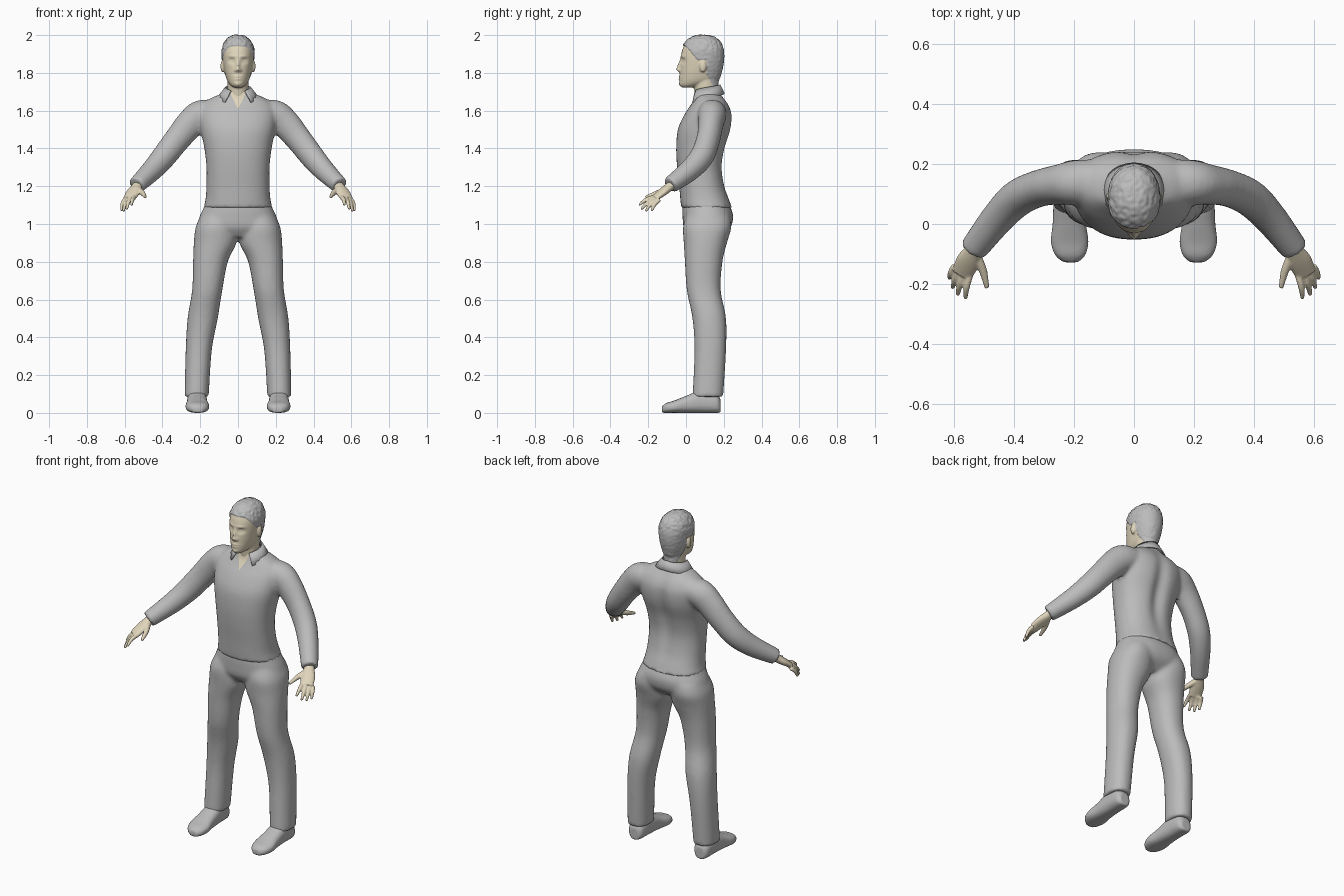
import bpy, bmesh, math
from mathutils import Vector, Matrix, noise

cube = bpy.data.objects.get("Cube")
if cube:
    bpy.data.objects.remove(cube)


def material(name, rgb):
    m = bpy.data.materials.new(name)
    m.use_nodes = True
    m.diffuse_color = (*rgb, 1)
    m.node_tree.nodes["Principled BSDF"].inputs["Base Color"].default_value = (*rgb, 1)
    return m


GREY = material("cloth grey", (0.5, 0.5, 0.5))
SKIN = material("skin beige", (0.75, 0.67, 0.5))


def spline(keys, steps):
    """Smooth curve through tuples of any length."""
    out = []
    for i in range(len(keys) - 1):
        a, b, c, d = (keys[min(max(i + k, 0), len(keys) - 1)] for k in (-1, 0, 1, 2))
        for s in range(steps):
            t = s / steps
            out.append([q + 0.5 * t * (r - p + t * (2 * p - 5 * q + 4 * r - w + t * (3 * (q - r) + w - p)))
                        for p, q, r, w in zip(a, b, c, d)])
    return out + [list(keys[-1])]


def loft(bm, keys, axis=None, side=1, power=2.0, n=32, steps=5):
    """Skin oval rings (x, y, z, ru, rv) along an axis or along their own path."""
    pts = spline(keys, steps)
    rings = []
    for i, (x, y, z, ru, rv) in enumerate(pts):
        u, v = Vector((1, 0, 0)), Vector((0, 1, 0)) if axis == "z" else Vector((0, 0, 1))
        if axis is None:
            t = Vector(pts[min(i + 1, len(pts) - 1)][:3]) - Vector(pts[max(i - 1, 0)][:3])
            u = t.cross(Vector((0, 0, 1))).normalized()
            v = u.cross(t).normalized()
        ring = []
        for k in range(n):
            a = math.tau * k / n
            c, s = math.cos(a), math.sin(a)
            p = Vector((x, y, z)) + u * ru * math.copysign(abs(c) ** (2 / power), c) \
                + v * rv * math.copysign(abs(s) ** (2 / power), s)
            ring.append(bm.verts.new((p.x * side, p.y, p.z)))
        rings.append(ring)
    for r0, r1 in zip(rings, rings[1:]):
        for k in range(n):
            bm.faces.new((r0[k], r0[k - 1], r1[k - 1], r1[k]))
    bm.faces.new(rings[0])
    bm.faces.new(rings[-1])


def upright(rows, x=0):
    """Rows of (z, half width, front y, back y) as loft keys."""
    return [(x, (f + b) / 2, z, w, (b - f) / 2) for z, w, f, b in rows]


def finish(name, bm, mats, voxel=None, smooth=4):
    """Turn a bmesh into an object, fusing its overlapping volumes."""
    bmesh.ops.recalc_face_normals(bm, faces=bm.faces)
    me = bpy.data.meshes.new(name)
    bm.to_mesh(me)
    bm.free()
    ob = bpy.data.objects.new(name, me)
    bpy.context.scene.collection.objects.link(ob)
    if voxel:
        r = ob.modifiers.new("fuse", "REMESH")
        r.mode, r.voxel_size = "VOXEL", voxel
        s = ob.modifiers.new("soften", "SMOOTH")
        s.factor, s.iterations = 0.5, smooth
        dg = bpy.context.evaluated_depsgraph_get()
        dg.update()
        ob.data = bpy.data.meshes.new_from_object(ob.evaluated_get(dg))
        ob.modifiers.clear()
    ob.data.materials.clear()
    for m in mats:
        ob.data.materials.append(m)
    ob.data.shade_smooth()
    return ob


def bell(d, w):
    return math.exp(-(d / w) ** 2)


# Shirt: torso and both sleeves
bm = bmesh.new()
loft(bm, upright([
    (1.085, 0.183, -0.025, 0.245), (1.13, 0.172, -0.03, 0.23), (1.2, 0.167, -0.036, 0.207),
    (1.3, 0.167, -0.047, 0.195), (1.4, 0.178, -0.052, 0.21), (1.5, 0.198, -0.043, 0.24),
    (1.58, 0.205, -0.008, 0.245), (1.63, 0.19, 0.025, 0.228), (1.665, 0.145, 0.045, 0.203),
    (1.69, 0.09, 0.05, 0.185), (1.715, 0.066, 0.052, 0.17)]), "z", power=2.3, n=48)
for side in (1, -1):
    loft(bm, [(0.1, 0.14, 1.59, 0.075, 0.06), (0.19, 0.138, 1.578, 0.076, 0.08),
              (0.25, 0.132, 1.532, 0.067, 0.078), (0.32, 0.118, 1.45, 0.062, 0.07),
              (0.39, 0.085, 1.36, 0.062, 0.066), (0.455, 0.02, 1.285, 0.056, 0.058),
              (0.537, -0.085, 1.205, 0.047, 0.045)], side=side)
shirt = finish("shirt", bm, [GREY, SKIN], 0.011, 5)

# Spine groove and the open neckline cut into the shirt
bm = bmesh.new()
bm.from_mesh(shirt.data)
for v in bm.verts:
    if v.co.y > 0.12:
        v.co.y -= 0.022 * bell(v.co.x, 0.04) * bell(v.co.z - 1.42, 0.2)
for side in (1, -1):
    faces = [f for f in bm.faces if f.calc_center_median().z > 1.58
             and f.calc_center_median().y < 0.11 and abs(f.calc_center_median().x) < 0.09]
    geom = set(faces) | {e for f in faces for e in f.edges} | {v for f in faces for v in f.verts}
    bmesh.ops.bisect_plane(bm, geom=list(geom), dist=1e-5,
                           plane_co=(0, 0, 1.61), plane_no=(side, 0, -0.5))
for f in bm.faces:
    c = f.calc_center_median()
    f.smooth = True
    f.material_index = int(c.y < 0.1 and abs(c.x) < (c.z - 1.61) * 0.5)
bm.to_mesh(shirt.data)
bm.free()

# Collar: an open band folded down around the neck
bm = bmesh.new()
rows = []
count = 36
for i in range(count + 1):
    t = 2 * i / count - 1
    back = 1 - abs(t)
    row = []
    for drop in (0, 0.5, 1):
        a = math.pi / 2 - t * (2.55 - 0.12 * drop)
        rx, ry = 0.066 + 0.04 * drop, 0.07 + 0.024 * drop
        z = 1.705 + 0.033 * back ** 0.7 - (0.05 if back > 0.12 else 0.062) * drop
        row.append(bm.verts.new((rx * math.cos(a), 0.108 + ry * math.sin(a), z)))
    rows.append(row)
for a, b in zip(rows, rows[1:]):
    for k in range(2):
        bm.faces.new((a[k], b[k], b[k + 1], a[k + 1]))
collar = finish("collar", bm, [GREY])
thick = collar.modifiers.new("thickness", "SOLIDIFY")
thick.thickness, thick.offset = 0.007, 0

# Trousers: hips and both legs
bm = bmesh.new()
loft(bm, upright([(1.15, 0.155, -0.01, 0.205), (1.09, 0.18, -0.018, 0.235), (1.04, 0.203, -0.018, 0.25),
                  (0.98, 0.214, -0.012, 0.235), (0.93, 0.16, 0.02, 0.18)]), "z", power=2.3, n=48)
for side in (1, -1):
    legs = [(1.04, 0.1, 0.1, 0.0, 0.235), (0.98, 0.117, 0.108, -0.016, 0.24),
            (0.9, 0.121, 0.113, -0.012, 0.217), (0.8, 0.146, 0.092, -0.006, 0.193),
            (0.65, 0.163, 0.08, 0.004, 0.184), (0.5, 0.187, 0.08, 0.034, 0.212),
            (0.33, 0.208, 0.069, 0.045, 0.212), (0.085, 0.219, 0.064, 0.034, 0.197)]
    loft(bm, [(x, (f + b) / 2, z, w, (b - f) / 2) for z, x, w, f, b in legs], "z", side, 2.2)
finish("trousers", bm, [GREY], 0.011, 5)

for side, word in ((1, "left"), (-1, "right")):
    # Shoe with a flat sole
    bm = bmesh.new()
    shoe = [(0.183, 0.218, 0.028, 0.07), (0.16, 0.218, 0.047, 0.1), (0.08, 0.217, 0.052, 0.118),
            (0.0, 0.216, 0.056, 0.09), (-0.06, 0.215, 0.063, 0.066), (-0.105, 0.213, 0.05, 0.052),
            (-0.128, 0.211, 0.024, 0.034)]
    loft(bm, [(x, y, h / 2, w, h / 2) for y, x, w, h in shoe], "y", side, 2.5)
    finish(word + "_shoe", bm, [GREY], 0.007, 3)

    # Hand: palm, four fingers and thumb
    bm = bmesh.new()
    loft(bm, [(0.52, -0.055, 1.22, 0.027, 0.024), (0.537, -0.09, 1.195, 0.03, 0.023),
              (0.555, -0.125, 1.168, 0.039, 0.021), (0.575, -0.168, 1.135, 0.036, 0.015)], side=side)
    tips = [(0.563, -0.249, 1.1), (0.589, -0.237, 1.078), (0.606, -0.213, 1.068), (0.617, -0.182, 1.07)]
    for i, tip in enumerate(tips):
        root = Vector((0.548 + 0.017 * i, -0.168 + 0.009 * i, 1.143 - 0.005 * i))
        mid = root.lerp(Vector(tip), 0.5) + Vector((0.004, -0.003, 0.007))
        loft(bm, [(*root, 0.012, 0.012), (*mid, 0.011, 0.011), (*tip, 0.007, 0.007)], side=side, n=12)
    loft(bm, [(0.53, -0.1, 1.185, 0.017, 0.017), (0.505, -0.155, 1.163, 0.014, 0.014),
              (0.491, -0.214, 1.142, 0.008, 0.008)], side=side, n=12)
    finish(word + "_hand", bm, [SKIN], 0.0045, 3)

# Head, neck and ears
bm = bmesh.new()
loft(bm, upright([(1.722, 0.02, -0.018, 0.04), (1.735, 0.04, -0.03, 0.09), (1.76, 0.058, -0.034, 0.163),
                  (1.8, 0.07, -0.032, 0.182), (1.84, 0.077, -0.03, 0.192), (1.88, 0.081, -0.028, 0.197),
                  (1.92, 0.081, -0.02, 0.194), (1.955, 0.07, -0.004, 0.182), (1.98, 0.05, 0.022, 0.158),
                  (1.995, 0.02, 0.06, 0.12)]), "z", power=2.15, n=40)
loft(bm, upright([(1.62, 0.056, 0.055, 0.165), (1.7, 0.056, 0.045, 0.165), (1.78, 0.056, 0.035, 0.168)]), "z")
for side in (1, -1):
    ear = Matrix.Translation((0.081 * side, 0.09, 1.835)) @ Matrix.Diagonal((0.012, 0.019, 0.033, 1))
    bmesh.ops.create_uvsphere(bm, u_segments=16, v_segments=10, radius=1, matrix=ear)
head = finish("head", bm, [SKIN, GREY], 0.005, 4)

# Face relief: x, z, width, height, push
FACE = [(0, 1.838, 0.01, 0.026, 0.014), (0, 1.818, 0.014, 0.011, 0.014),
        (0.014, 1.813, 0.008, 0.008, 0.006), (0.033, 1.864, 0.017, 0.013, -0.013),
        (0.033, 1.863, 0.011, 0.006, 0.006), (0.03, 1.888, 0.022, 0.007, 0.004),
        (0, 1.781, 0.021, 0.005, 0.006), (0, 1.767, 0.019, 0.005, 0.006),
        (0, 1.74, 0.02, 0.013, 0.006)]


def is_hair(p):
    if p.y < 0.065:
        return p.z > 1.94 - max(0, p.y) * 1.2
    if p.y < 0.108:
        return p.z > 1.868
    return p.z > 1.81 - (p.y - 0.1) * 1.8


bm = bmesh.new()
bm.from_mesh(head.data)
bm.normal_update()
for f in bm.faces:
    f.smooth = True
    f.material_index = int(is_hair(f.calc_center_median()))
for v in bm.verts:
    p = v.co.copy()
    if all(f.material_index for f in v.link_faces):
        rough = 0.004 if p.z > 1.92 else 0.0015
        v.co += v.normal * (0.006 + rough * noise.noise(p * 70))
    elif p.y < 0.03:
        for x, z, w, h, push in FACE:
            v.co.y -= push * bell(abs(p.x) - x, w) * bell(p.z - z, h)
bm.to_mesh(head.data)
bm.free()
